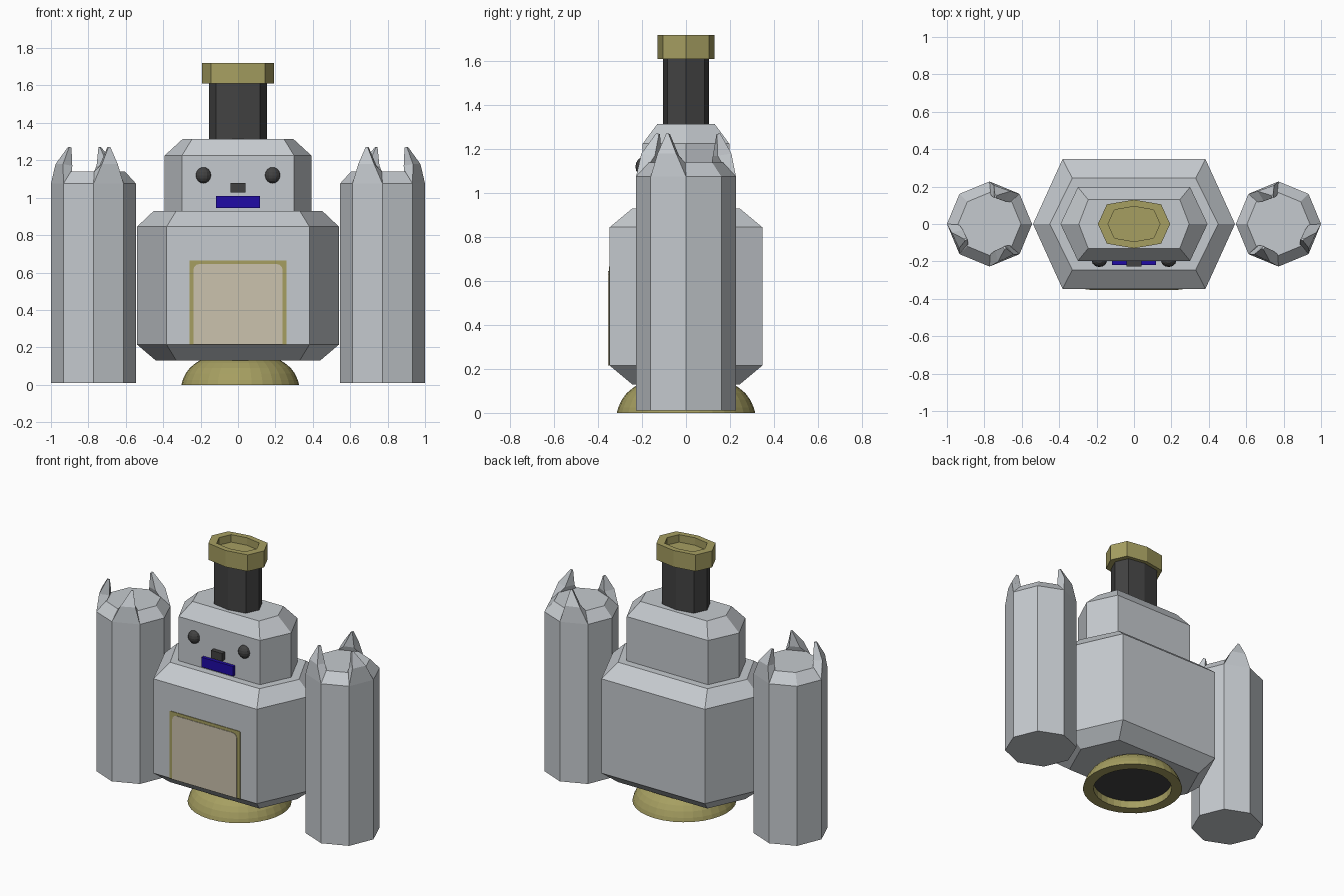
import bpy, bmesh, math
from math import cos, sin, radians

if "Cube" in bpy.data.objects:
    bpy.data.objects.remove(bpy.data.objects["Cube"])


def material(name, r, g, b):
    m = bpy.data.materials.new(name)
    m.diffuse_color = (r, g, b, 1)
    m.use_nodes = True
    m.node_tree.nodes["Principled BSDF"].inputs["Base Color"].default_value = m.diffuse_color
    return m


GREY = material("light_grey", 0.56, 0.59, 0.62)
GOLD = material("old_gold", 0.38, 0.345, 0.12)
DARK = material("charcoal", 0.055, 0.055, 0.055)
BLUE = material("deep_blue", 0.014, 0.003, 0.38)
TAN = material("sand", 0.60, 0.54, 0.42)


def finish(name, bm, *mats):
    bmesh.ops.recalc_face_normals(bm, faces=bm.faces)
    me = bpy.data.meshes.new(name)
    bm.to_mesh(me)
    bm.free()
    for m in mats:
        me.materials.append(m)
    ob = bpy.data.objects.new(name, me)
    bpy.context.collection.objects.link(ob)
    return ob


def loft(name, rings, *mats):
    """Skin a stack of equal-length point rings; the second material, if any, colours the first cap."""
    bm = bmesh.new()
    loops = [[bm.verts.new(p) for p in ring] for ring in rings]
    n = len(loops[0])
    for a, b in zip(loops, loops[1:]):
        for i in range(n):
            j = (i + 1) % n
            bm.faces.new((a[i], a[j], b[j], b[i]))
    first = bm.faces.new(loops[0])
    bm.faces.new(loops[-1])
    first.material_index = len(mats) - 1
    return finish(name, bm, *mats)


def hexagon(z, tip, corner, depth):
    return [(tip, 0, z), (corner, depth, z), (-corner, depth, z),
            (-tip, 0, z), (-corner, -depth, z), (corner, -depth, z)]


def circle(z, r, n, cx=0):
    return [(cx + r * cos(math.tau * i / n), r * sin(math.tau * i / n), z) for i in range(n)]


def long_octagon(z, s):
    pts = [(.193, 0), (.145, .105), (0, .13), (-.145, .105),
           (-.193, 0), (-.145, -.105), (0, -.13), (.145, -.105)]
    return [(x * s, y * s, z) for x, y in pts]


def box(name, x, z0, z1, y0, y1, mat):
    return loft(name, [[(-x, y0, z), (x, y0, z), (x, y1, z), (-x, y1, z)] for z in (z0, z1)], mat)


# Torso and head: chamfered hexagonal prisms
loft("torso", [hexagon(.13, .44, .33, .245), hexagon(.215, .54, .382, .347),
               hexagon(.845, .54, .382, .347), hexagon(.93, .45, .33, .245)], GREY)
loft("head", [hexagon(.92, .393, .30, .197), hexagon(1.225, .393, .30, .197),
              hexagon(1.315, .295, .245, .13)], GREY)

# Chimney-like neck and hollow cap
loft("neck", [long_octagon(1.30, .81), long_octagon(1.62, .81)], DARK)
loft("cap", [long_octagon(1.61, 1), long_octagon(1.72, 1),
             long_octagon(1.72, .72), long_octagon(1.67, .72)], GOLD)

# Hollow domed foot with a dark underside disc
profile = [(.05, .248), (0, .248), (0, .315), (.025, .308), (.06, .292),
           (.09, .27), (.115, .24), (.14, .20)]
loft("foot", [circle(z, r, 32, .012) for z, r in profile], GOLD, DARK)


# Front door: thin frame and rounded-top panel plates
def door_plate(name, x, top, y, rad, mat):
    pts = [(-x, .215), (x, .215)]
    for side, start in ((1, 0), (-1, 90)):
        for k in range(4):
            a = radians(start + 30 * k)
            pts.append((side * (x - rad) + rad * cos(a), top - rad + rad * sin(a)))
    loft(name, [[(px, yy, pz) for px, pz in pts] for yy in (y, -.346)], mat)


door_plate("door_frame", .26, .665, -.351, .006, GOLD)
door_plate("door_panel", .238, .645, -.354, .03, TAN)

# Face
for side, label in ((-1, "left"), (1, "right")):
    bm = bmesh.new()
    bmesh.ops.create_uvsphere(bm, u_segments=12, v_segments=8, radius=1)
    bmesh.ops.scale(bm, vec=(.041, .034, .043), verts=bm.verts)
    bmesh.ops.translate(bm, vec=(side * .185, -.196, 1.12), verts=bm.verts)
    finish(label + "_eye", bm, DARK)
box("nose", .041, 1.028, 1.08, -.227, -.19, DARK)
box("mouth", .117, .945, 1.01, -.218, -.19, BLUE)


# Arms: octagonal pillars, each with three twisted claws on the top chamfer
def arm_point(side, r, deg, z):
    a = radians(deg)
    return (side * (.7725 - r * cos(a)) * -1 if side < 0 else .7725 - r * cos(a), r * sin(a), z)


def arm_point_mirrored(side, r, deg, z):
    a = radians(deg)
    return (side * (.7725 - r * cos(a)), r * sin(a), z)


def claw_ring(side, mid, r_out, z_out, r_in, z_in, spread):
    return [arm_point_mirrored(side, r_out, mid - spread, z_out),
            arm_point_mirrored(side, r_out, mid + spread, z_out),
            arm_point_mirrored(side, r_in, mid + spread, z_in),
            arm_point_mirrored(side, r_in, mid - spread, z_in)]


for side, label in ((-1, "left"), (1, "right")):
    loft(label + "_arm", [[arm_point_mirrored(side, r, 45 * i, z) for i in range(8)]
                          for r, z in ((.2275, .01), (.2275, 1.075), (.168, 1.14))], GREY)
    for k, mid in enumerate((67.5, 202.5, 292.5)):
        loft(f"{label}_claw_{k + 1}",
             [claw_ring(side, mid, .2275, 1.075, .165, 1.135, 22.5),
              claw_ring(side, mid + 3, .208, 1.18, .145, 1.17, 13),
              claw_ring(side, mid + 10, .158, 1.272, .143, 1.268, 2)], GREY)
